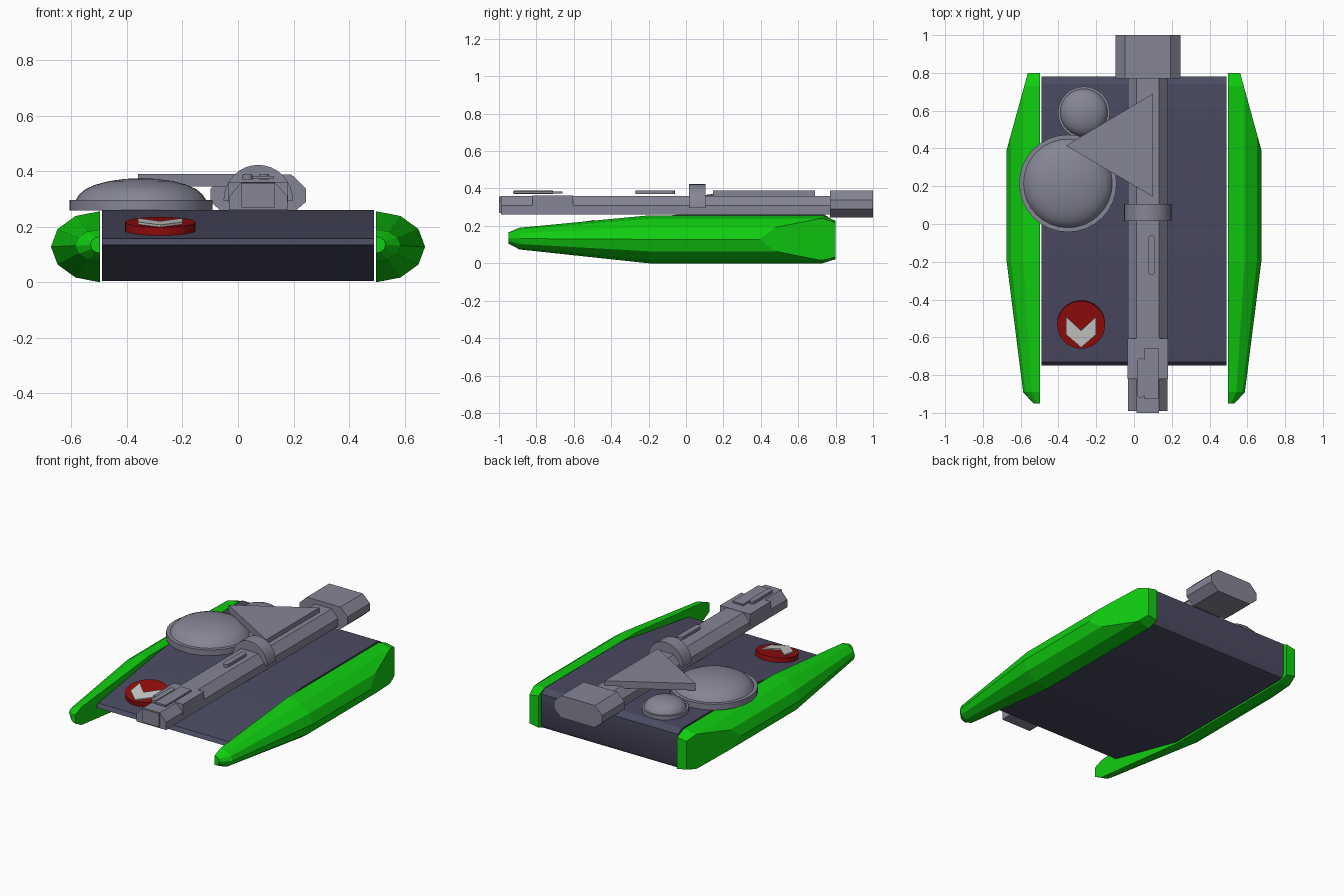
import bpy, bmesh, math
from mathutils import Vector, Matrix

cube = bpy.data.objects.get("Cube")
if cube:
    bpy.data.objects.remove(cube, do_unlink=True)


def material(name, r, g, b):
    m = bpy.data.materials.new(name)
    m.use_nodes = True
    m.diffuse_color = (r, g, b, 1)
    bsdf = next(n for n in m.node_tree.nodes if n.type == 'BSDF_PRINCIPLED')
    bsdf.inputs["Base Color"].default_value = (r, g, b, 1)
    return m


green = material("bright_green", 0.005, 0.62, 0.005)
slate = material("dark_slate", 0.07, 0.07, 0.122)
grey = material("gun_grey", 0.235, 0.235, 0.305)
red = material("deep_red", 0.3, 0.004, 0.004)
white = material("pale_grey", 0.6, 0.6, 0.58)


def finish(name, bm, mat, smooth=None):
    bmesh.ops.recalc_face_normals(bm, faces=bm.faces)
    mesh = bpy.data.meshes.new(name)
    bm.to_mesh(mesh)
    bm.free()
    mesh.materials.append(mat)
    ob = bpy.data.objects.new(name, mesh)
    bpy.context.collection.objects.link(ob)
    if smooth:
        bpy.ops.object.select_all(action='DESELECT')
        ob.select_set(True)
        bpy.context.view_layer.objects.active = ob
        bpy.ops.object.shade_smooth_by_angle(angle=math.radians(smooth))
    return ob


def loft(rings):
    """Skin equal-length rings of points and cap both ends."""
    bm = bmesh.new()
    vs = [[bm.verts.new(p) for p in ring] for ring in rings]
    n = len(vs[0])
    for a, b in zip(vs, vs[1:]):
        for i in range(n):
            j = (i + 1) % n
            bm.faces.new((a[i], a[j], b[j], b[i]))
    bm.faces.new(vs[0])
    bm.faces.new(vs[-1])
    return bm


def prism(name, pts, axis, lo, hi, mat, smooth=None):
    """Extrude a 2D outline along x (yz points), y (xz) or z (xy)."""
    place = {'x': lambda p, t: (t, p[0], p[1]),
             'y': lambda p, t: (p[0], t, p[1]),
             'z': lambda p, t: (p[0], p[1], t)}[axis]
    return finish(name, loft([[place(p, t) for p in pts] for t in (lo, hi)]), mat, smooth)


def box(x0, x1, z0, z1):
    return [(x0, z0), (x1, z0), (x1, z1), (x0, z1)]


def circle(cx, cy, r, n=32):
    return [(cx + r * math.cos(math.tau * i / n), cy + r * math.sin(math.tau * i / n))
            for i in range(n)]


# Wedge-shaped hull, side profile extruded across
prism("hull", [(-0.75, 0.135), (-0.73, 0.157), (-0.05, 0.26), (0.74, 0.26), (0.78, 0.235),
               (0.78, 0.04), (0.765, 0.012), (0.73, 0.005), (-0.2, 0.005)],
      'x', -0.49, 0.49, slate, 30)

# Side pods: half-elliptic sections, sliced flat at the rear outside
stations = [(-0.95, 0.035, 0.135, 0.03), (-0.89, 0.09, 0.132, 0.058), (-0.2, 0.177, 0.128, 0.128),
            (0.73, 0.177, 0.128, 0.128), (0.8, 0.15, 0.125, 0.103)]
for side, label in ((1, "left"), (-1, "right")):
    rings = []
    for y, rx, zc, rz in stations:
        angles = [math.radians(a) for a in range(-90, 91, 30)]
        rings.append([(side * (0.497 + rx * math.cos(a)), y, zc + rz * math.sin(a)) for a in angles])
    bm = loft(rings)
    bmesh.ops.bisect_plane(bm, geom=bm.verts[:] + bm.edges[:] + bm.faces[:], dist=1e-5,
                           plane_co=(side * 0.672, 0.4, 0), plane_no=(side * 0.4, 0.11, 0),
                           clear_outer=True)
    bmesh.ops.holes_fill(bm, edges=[e for e in bm.edges if e.is_boundary])
    finish(label + "_pod", bm, green)

# Long gun with chamfered top, centred slightly to the left
GX = 0.073
gun = [(-0.105, 0.26), (0.105, 0.26), (0.105, 0.31), (0.06, 0.36), (-0.06, 0.36), (-0.105, 0.31)]
prism("gun_barrel", [(GX + x, z) for x, z in gun], 'y', -0.99, 0.79, grey)
prism("muzzle_block", box(GX - 0.107, GX + 0.107, 0.29, 0.362), 'y', -0.82, -0.605, grey)
prism("muzzle_tip", box(GX - 0.06, GX + 0.06, 0.27, 0.358), 'y', -1.0, -0.9, grey)

# Half-round collar over the barrel
arc = [math.pi * i / 16 for i in range(17)]
prism("gun_collar", [(GX + 0.125 * math.cos(a), 0.295 + 0.128 * math.sin(a)) for a in arc],
      'y', 0.015, 0.105, grey, 30)

# Thin rails and sight plate above the barrel
for name, x, y0, y1 in (("front_rail", 0.035, -0.92, -0.71), ("rear_rail", 0.093, -0.27, -0.06)):
    r = 0.018
    ends = [(x + r * math.cos(a), y1 - r + r * math.sin(a)) for a in arc[::2]]
    ends += [(x - r * math.cos(a), y0 + r - r * math.sin(a)) for a in arc[::2]]
    prism(name, ends, 'z', 0.37, 0.388, grey)
prism("sight_plate", box(0.052, 0.13, -0.925, -0.66), 'z', 0.372, 0.383, grey)

# Chamfered breech block at the rear
half = [(0.12, 0.245), (0.172, 0.29), (0.172, 0.338), (0.12, 0.388)]
outline = [(GX + x, z) for x, z in half] + [(GX - x, z) for x, z in reversed(half)]
prism("breech_block", outline, 'y', 0.77, 1.0, grey)

# Triangular bridge plate
prism("bridge_plate", [(-0.36, 0.415), (0.1, 0.145), (0.1, 0.69)], 'z', 0.345, 0.39, grey)

# Domes with raised rims
for name, cx, cy, r, rim, top in (("large_dome", -0.35, 0.215, 0.258, 0.297, 0.375),
                                  ("small_dome", -0.265, 0.59, 0.138, 0.285, 0.345)):
    profile = [(r, 0.258), (r, rim), (r * 0.91, rim)]
    for deg in range(15, 90, 15):
        a = math.radians(deg)
        profile.append((r * 0.89 * math.cos(a), rim + (top - rim) * math.sin(a)))
    profile.append((r * 0.04, top))
    finish(name, loft([[(x, y, z) for x, y in circle(cx, cy, q)] for q, z in profile]), grey, 40)

# Badge disc and chevron plate, tilted with the sloping deck
tilt = Matrix.Translation(Vector((-0.28, -0.53, 0.19))) @ Matrix.Rotation(0.15, 4, 'X')
disc = prism("badge_disc", circle(0, 0, 0.127), 'z', -0.005, 0.027, red, 30)
chevron = prism("chevron_plate", [(-0.08, 0.045), (0, -0.03), (0.08, 0.045), (0.08, -0.05),
                                  (0, -0.12), (-0.08, -0.05)], 'z', 0.026, 0.035, white)
for ob in (disc, chevron):
    ob.matrix_world = tilt
